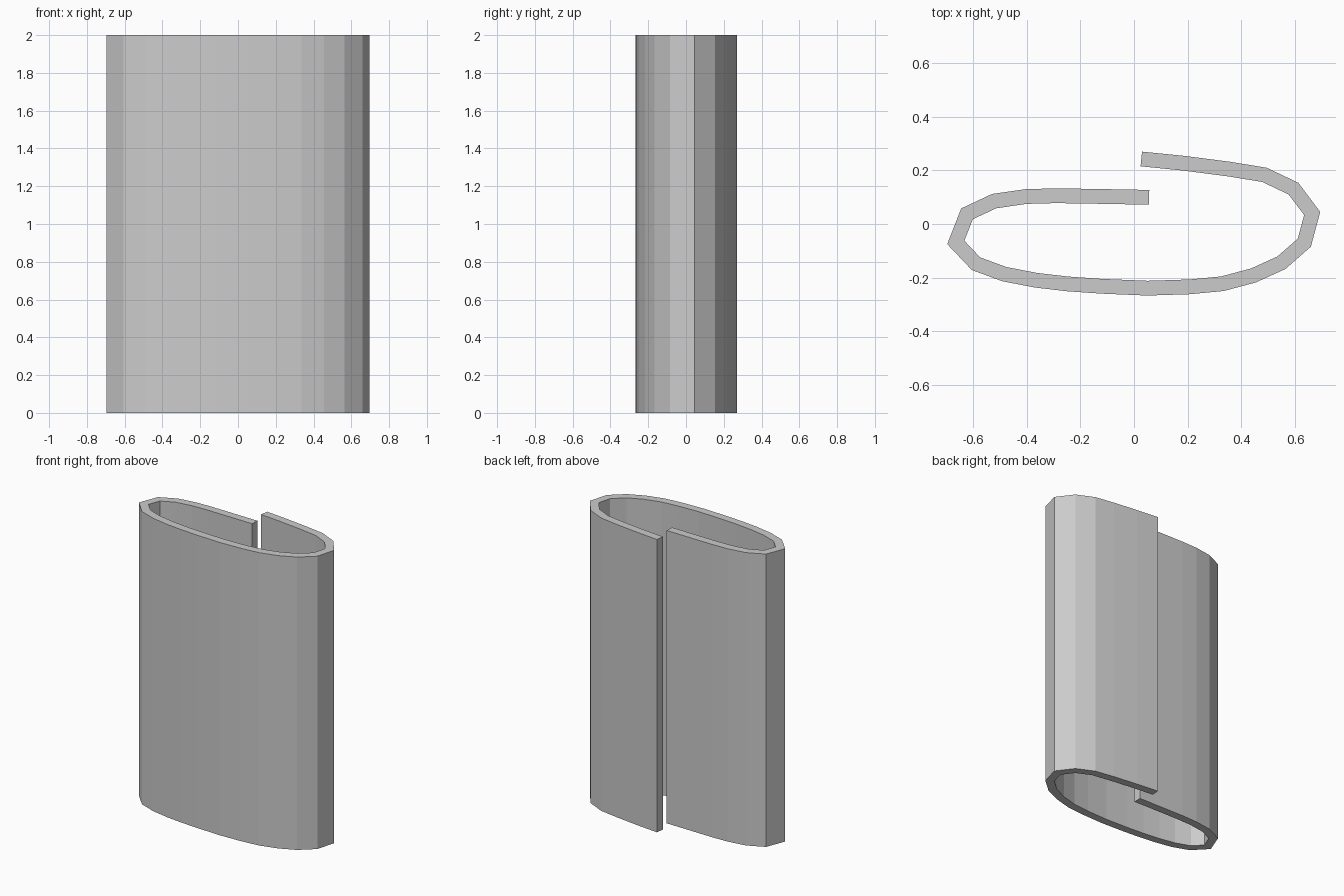
import bpy
import bmesh
from mathutils import Vector

HEIGHT = 2.0
THICKNESS = 0.055

cube = bpy.data.objects.get("Cube")
if cube:
    bpy.data.objects.remove(cube, do_unlink=True)

# Outer outline of the curled sheet, clockwise from the free back edge
outline = [Vector(p) for p in (
    (0.03, 0.27), (0.19, 0.254), (0.36, 0.232), (0.495, 0.21), (0.613, 0.154),
    (0.695, 0.045), (0.66, -0.085), (0.565, -0.168), (0.455, -0.218),
    (0.335, -0.25), (0.21, -0.262), (0.05, -0.267), (-0.12, -0.26),
    (-0.25, -0.251), (-0.37, -0.237), (-0.49, -0.214), (-0.605, -0.172),
    (-0.697, -0.075), (-0.645, 0.058), (-0.53, 0.112), (-0.405, 0.13),
    (-0.29, 0.133), (-0.1, 0.13), (0.057, 0.127))]


def inset(points, distance):
    """Offset an open path to its right with mitred corners."""
    normals = []
    for a, b in zip(points, points[1:]):
        d = (b - a).normalized()
        normals.append(Vector((d.y, -d.x)))
    result = []
    for i, p in enumerate(points):
        n1 = normals[max(i - 1, 0)]
        n2 = normals[min(i, len(normals) - 1)]
        result.append(p + (n1 + n2) * distance / (1 + n1.dot(n2)))
    return result


# Sheet wall: one closed strip of quads, extruded to full height
bm = bmesh.new()
outer = [bm.verts.new((p.x, p.y, 0)) for p in outline]
inner = [bm.verts.new((p.x, p.y, 0)) for p in inset(outline, THICKNESS)]
strip = [bm.faces.new((outer[i], outer[i + 1], inner[i + 1], inner[i]))
         for i in range(len(outer) - 1)]
top = bmesh.ops.extrude_face_region(bm, geom=strip, use_keep_orig=True)
top_verts = [g for g in top["geom"] if isinstance(g, bmesh.types.BMVert)]
bmesh.ops.translate(bm, vec=(0, 0, HEIGHT), verts=top_verts)
bmesh.ops.recalc_face_normals(bm, faces=bm.faces)

mesh = bpy.data.meshes.new("curled_sheet")
bm.to_mesh(mesh)
bm.free()
sheet = bpy.data.objects.new("curled_sheet", mesh)
bpy.context.collection.objects.link(sheet)

# Plain grey finish
grey = bpy.data.materials.new("light_grey")
grey.use_nodes = True
colour = (0.6, 0.6, 0.6, 1)
grey.diffuse_color = colour
grey.node_tree.nodes["Principled BSDF"].inputs["Base Color"].default_value = colour
mesh.materials.append(grey)
